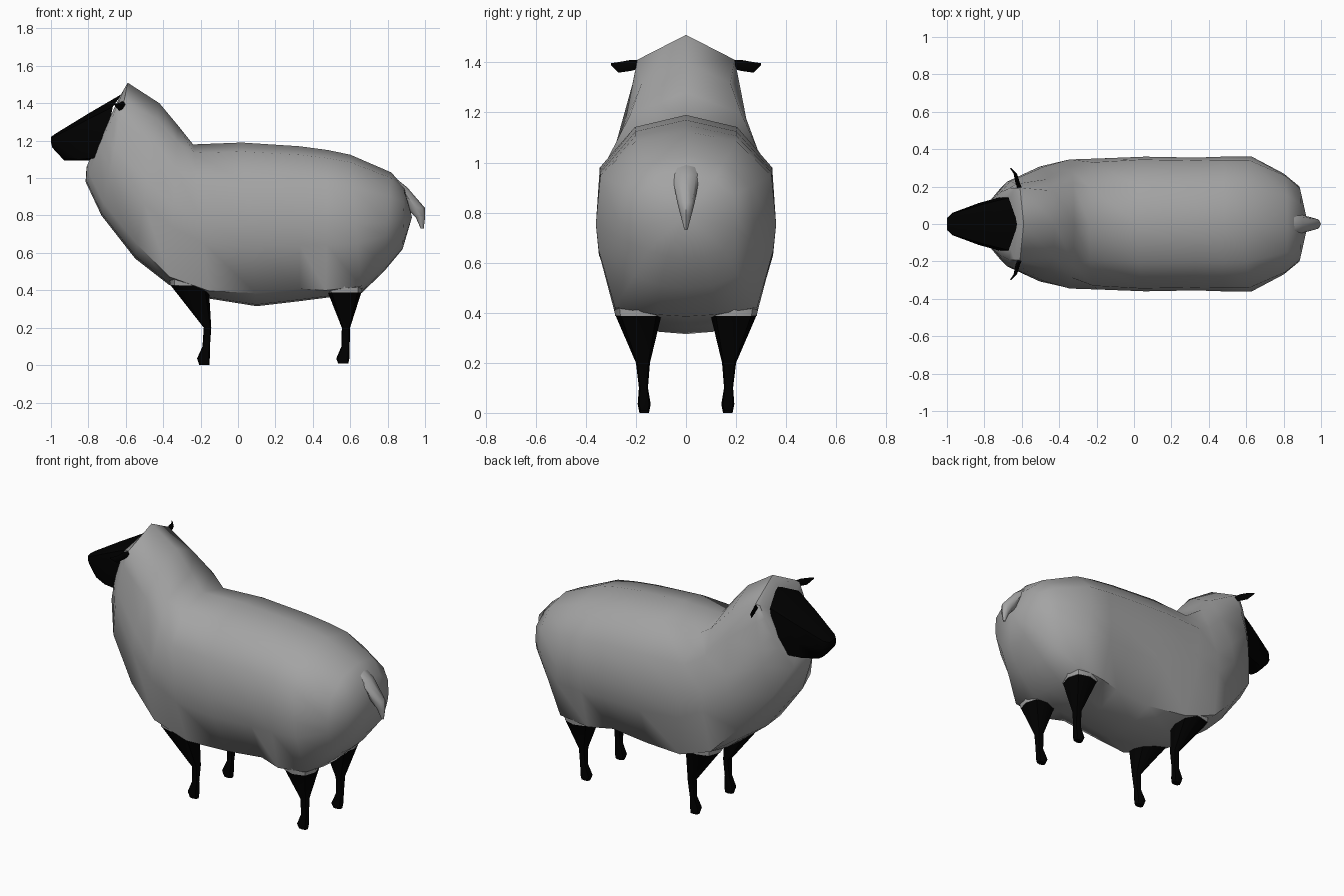
import bpy, bmesh
from math import sin, cos, pi, copysign

if "Cube" in bpy.data.objects:
    bpy.data.objects.remove(bpy.data.objects["Cube"])


def colour(name, v):
    m = bpy.data.materials.new(name)
    m.diffuse_color = (v, v, v, 1)
    m.use_nodes = True
    m.node_tree.nodes["Principled BSDF"].inputs["Base Color"].default_value = m.diffuse_color
    return m


black = colour("black_skin", 0.0)
grey = colour("grey_wool", 0.37)


def loft(name, rings, mat, nose=None, angle=0.9):
    """Skin a list of equal-length point rings; optional pointed start cap."""
    bm = bmesh.new()
    vr = [[bm.verts.new(p) for p in r] for r in rings]
    n = len(vr[0])
    for a, b in zip(vr, vr[1:]):
        for i in range(n):
            j = (i + 1) % n
            bm.faces.new((a[i], a[j], b[j], b[i]))
    if nose:
        tip = bm.verts.new(nose)
        for i in range(n):
            bm.faces.new((vr[0][i], vr[0][(i + 1) % n], tip))
    else:
        bm.faces.new(vr[0])
    bm.faces.new(vr[-1])
    bmesh.ops.recalc_face_normals(bm, faces=bm.faces[:])
    me = bpy.data.meshes.new(name)
    bm.to_mesh(me)
    bm.free()
    ob = bpy.data.objects.new(name, me)
    bpy.context.collection.objects.link(ob)
    me.materials.append(mat)
    bpy.ops.object.select_all(action='DESELECT')
    ob.select_set(True)
    bpy.context.view_layer.objects.active = ob
    bpy.ops.object.shade_smooth_by_angle(angle=angle)
    return ob


def mirrored(half):
    """Close a half outline (first and last points on y=0)."""
    return half + [(x, -y, z) for x, y, z in half[-2:0:-1]]


def oval(x, y, z, rx, ry, n=8, power=1.0):
    def sq(v):
        return copysign(abs(v) ** power, v) if abs(v) > 1e-6 else 0
    return [(x + rx * sq(cos(2 * pi * i / n)), y + ry * sq(sin(2 * pi * i / n)), z) for i in range(n)]


# Woolly body: half sections as (width fraction, height fraction), upper and lower parts
UP = {"back": [(0, 1), (.56, .945), (.95, .76), (1, .5)],
      "neck": [(0, 1), (.68, .90), (.86, .73), (1, .5)],
      "head": [(0, 1), (.9, .86), (.97, .72), (1, .5)]}
LOW = {"round": [(.96, .36), (.76, .09), (.38, .015), (0, 0)],
       "leg": [(.97, .36), (.79, .05), (.32, .01), (0, 0)],
       "belly": [(.97, .36), (.68, .08), (.3, .01), (0, 0)]}


def wool_ring(xt, zt, xb, zb, wu, wl, up="back", low="round"):
    return mirrored([(xb + (xt - xb) * t, f * (wl + (wu - wl) * t), zb + (zt - zb) * t)
                     for f, t in UP[up] + LOW[low]])


body = [(.89, .95, .88, .62, .20, .20),
        (.82, 1.03, .78, .50, .27, .27),
        (.60, 1.125, .66, .385, .36, .36, "back", "leg"),
        (.48, 1.15, .47, .36, .36, .36, "back", "leg"),
        (.33, 1.17, .33, .342, .36, .35, "back", "belly"),
        (.02, 1.19, .10, .315, .365, .355, "back", "belly"),
        (-.24, 1.18, -.15, .355, .345, .355, "back", "leg"),
        (-.32, 1.28, -.37, .43, .32, .37, "neck", "leg"),
        (-.42, 1.40, -.55, .57, .25, .36, "neck"),
        (-.59, 1.51, -.73, .80, .21, .25, "head"),
        (-.61, 1.475, -.815, .98, .23, .11, "head"),
        (-.635, 1.43, -.81, 1.06, .16, .09, "head")]
loft("wool_body", [wool_ring(*r) for r in body], grey, nose=(.93, 0, .79))

# Black face tapering to the muzzle
loft("head", [
    mirrored([(-.62, 0, 1.45), (-.67, .14, 1.38), (-.70, .148, 1.22), (-.74, .12, 1.11), (-.77, 0, 1.095)]),
    mirrored([(-.80, 0, 1.345), (-.81, .105, 1.31), (-.83, .112, 1.20), (-.85, .085, 1.10), (-.85, 0, 1.093)]),
    mirrored([(-.975, 0, 1.238), (-.975, .055, 1.225), (-.97, .06, 1.18), (-.935, .045, 1.105), (-.93, 0, 1.095)]),
    mirrored([(-1, 0, 1.22), (-1, .03, 1.215), (-1, .032, 1.19), (-.995, .025, 1.17), (-.995, 0, 1.165)]),
], black)

# Tail hanging down the rump
loft("tail", [oval(.80, 0, 1.01, .03, .045), oval(.87, 0, .95, .035, .055),
              oval(.95, 0, .84, .05, .035), oval(.975, 0, .79, .025, .022),
              oval(.985, 0, .73, .008, .006)], grey)

# Legs with wool cuffs, and ears, on both sides
for s, side in ((1, "left"), (-1, "right")):
    def limb(name, mat, profile):
        loft(name + side, [oval(x, s * y, z, rx, ry, 8, .75) for x, y, z, rx, ry in profile], mat)

    limb("front_leg_", black, [(-.26, .19, .43, .103, .092), (-.163, .172, .20, .02, .028),
                               (-.17, .17, .10, .02, .018), (-.185, .167, .035, .034, .026),
                               (-.18, .167, 0, .027, .019)])
    limb("rear_leg_", black, [(.57, .19, .39, .09, .092), (.577, .172, .20, .022, .028),
                              (.575, .17, .10, .022, .018), (.56, .167, .035, .035, .026),
                              (.563, .167, .008, .027, .019)])
    limb("front_cuff_", grey, [(-.26, .19, .427, .104, .093), (-.25, .20, .56, .12, .10)])
    limb("rear_cuff_", grey, [(.57, .19, .387, .091, .093), (.56, .20, .52, .12, .10)])

    ear = [(-.60, .16, 1.395, .012, .012), (-.622, .22, 1.388, .012, .022),
           (-.635, .27, 1.38, .009, .021), (-.66, .30, 1.393, .004, .004)]
    loft("ear_" + side, [[(x + rx * cos(a), s * y, z + rz * sin(a))
                          for a in (0, pi / 2, pi, 3 * pi / 2)] for x, y, z, rx, rz in ear], black)
